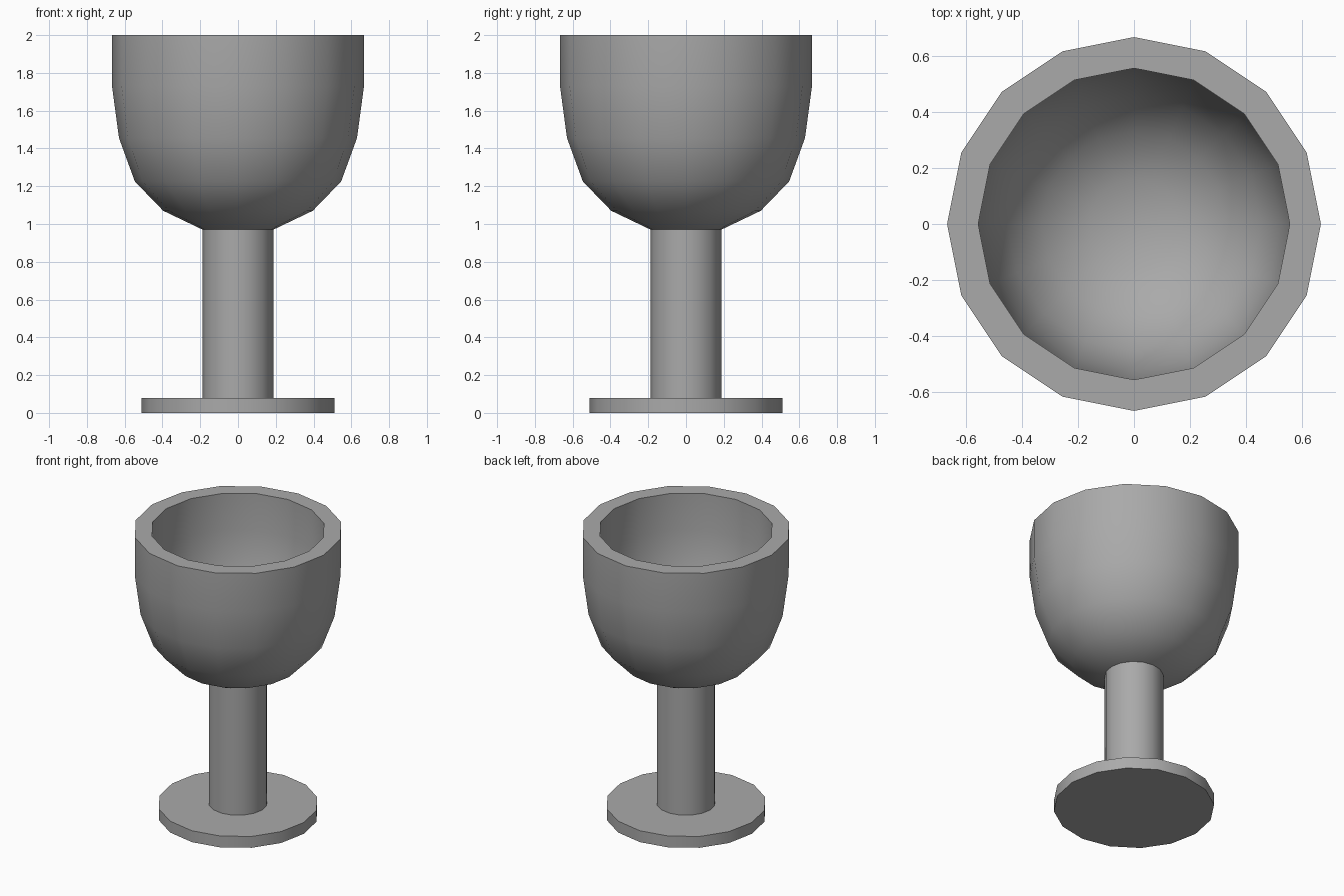
import bpy
import bmesh
from math import radians
from mathutils import Matrix

cube = bpy.data.objects.get("Cube")
if cube:
    bpy.data.objects.remove(cube, do_unlink=True)

SIDES = 16

grey = bpy.data.materials.new("plain_grey")
grey.use_nodes = True
colour = (0.4, 0.4, 0.4, 1)
grey.diffuse_color = colour
grey.node_tree.nodes["Principled BSDF"].inputs["Base Color"].default_value = colour


def lathe(name, profile):
    """Revolve (radius, height) points round the z axis, points on the axis close it."""
    bm = bmesh.new()
    verts = [bm.verts.new((r, 0, z)) for r, z in profile]
    edges = [bm.edges.new(pair) for pair in zip(verts, verts[1:])]
    bmesh.ops.spin(bm, geom=verts + edges, cent=(0, 0, 0), axis=(0, 0, 1),
                   angle=radians(360), steps=SIDES, use_duplicate=False)
    bmesh.ops.remove_doubles(bm, verts=bm.verts, dist=0.0005)
    bmesh.ops.recalc_face_normals(bm, faces=bm.faces)
    mesh = bpy.data.meshes.new(name)
    bm.to_mesh(mesh)
    bm.free()
    mesh.materials.append(grey)
    obj = bpy.data.objects.new(name, mesh)
    bpy.context.collection.objects.link(obj)
    bpy.ops.object.select_all(action="DESELECT")
    obj.select_set(True)
    bpy.context.view_layer.objects.active = obj
    bpy.ops.object.shade_smooth_by_angle(angle=radians(35))
    return obj


# Flat round foot
lathe("foot", [(0, 0), (0.512, 0), (0.512, 0.08), (0, 0.08)])

# Straight stem
lathe("stem", [(0, 0.08), (0.187, 0.08), (0.187, 0.97), (0, 0.97)])

# Thick-walled bowl: outer wall up to the rim, then the inner wall back down
outer = [(0, 0.97), (0.187, 0.97), (0.396, 1.07), (0.546, 1.225),
         (0.63, 1.455), (0.667, 1.73), (0.667, 2)]
inner = [(0.556, 2), (0.556, 1.74), (0.523, 1.485), (0.453, 1.295),
         (0.33, 1.165), (0.16, 1.08), (0, 1.08)]
lathe("bowl", outer + inner)
